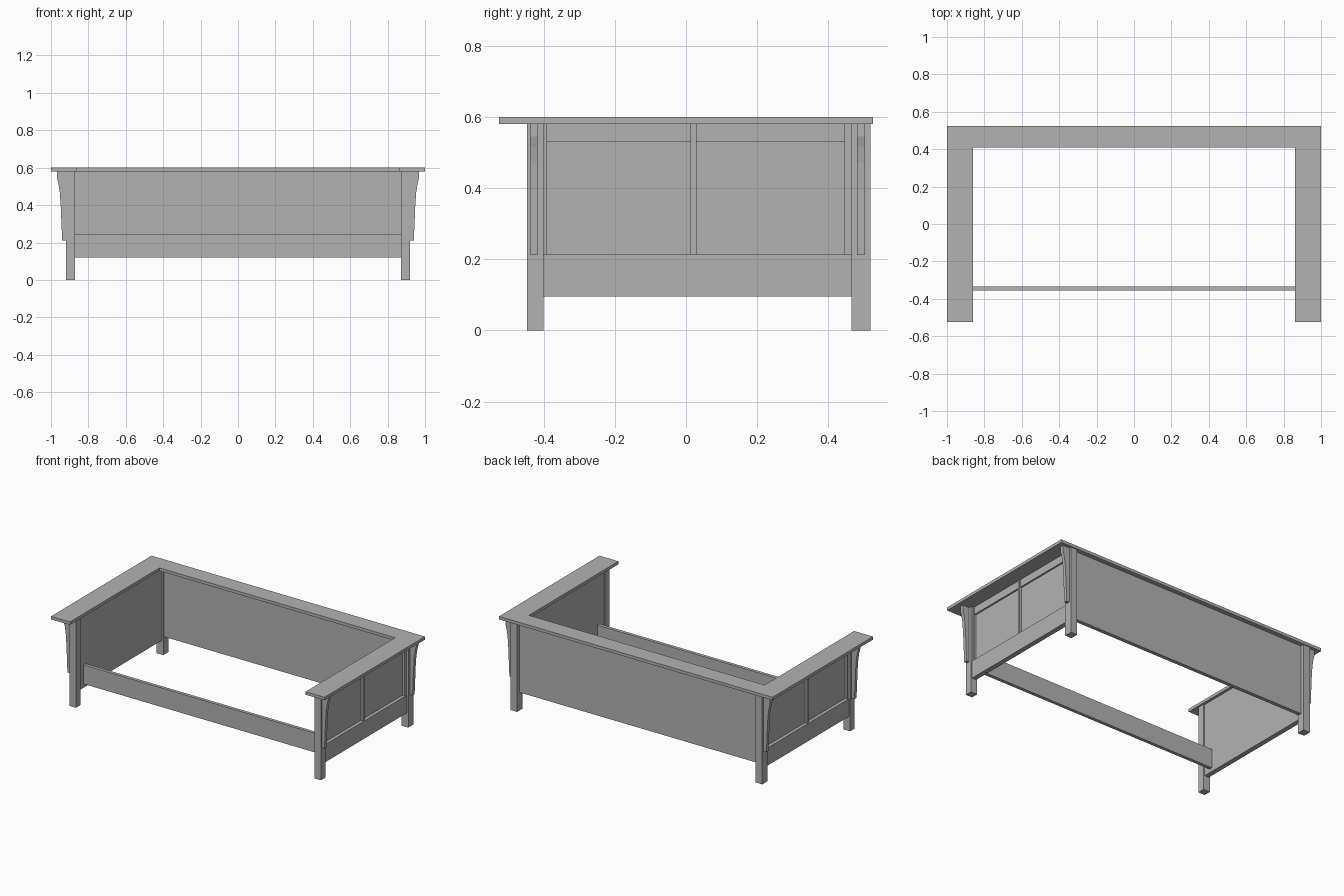
import bpy

cube = bpy.data.objects.get("Cube")
if cube:
    bpy.data.objects.remove(cube, do_unlink=True)

# One plain grey finish for the whole frame
grey = bpy.data.materials.new("plain_grey")
grey.use_nodes = True
colour = (0.45, 0.45, 0.45, 1)
grey.diffuse_color = colour
grey.node_tree.nodes["Principled BSDF"].inputs["Base Color"].default_value = colour


def prism(name, outline, axis, low, high):
    """Extrude a closed outline along x, y or z between low and high."""
    def point(a, b, c):
        return {"x": (c, a, b), "y": (a, c, b), "z": (a, b, c)}[axis]
    n = len(outline)
    verts = [point(a, b, low) for a, b in outline] + [point(a, b, high) for a, b in outline]
    faces = [list(range(n))[::-1], list(range(n, 2 * n))]
    faces += [(i, (i + 1) % n, (i + 1) % n + n, i + n) for i in range(n)]
    mesh = bpy.data.meshes.new(name)
    mesh.from_pydata(verts, [], faces)
    mesh.materials.append(grey)
    obj = bpy.data.objects.new(name, mesh)
    bpy.context.collection.objects.link(obj)
    # Keep the normals facing outward whichever way the outline runs
    bpy.context.view_layer.objects.active = obj
    obj.select_set(True)
    bpy.ops.object.mode_set(mode="EDIT")
    bpy.ops.mesh.select_all(action="SELECT")
    bpy.ops.mesh.normals_make_consistent(inside=False)
    bpy.ops.object.mode_set(mode="OBJECT")
    obj.select_set(False)
    return obj


def board(name, x, y, z):
    outline = [(x[0], y[0]), (x[1], y[0]), (x[1], y[1]), (x[0], y[1])]
    return prism(name, outline, "z", *z)


ARM_Z = 0.58
FRONT_LEG, BACK_LEG = (-0.447, -0.40), (0.465, 0.518)
SIDE_Y = (-0.41, 0.468)

# U-shaped flat top: both arms and the back in one piece
prism("top_board", [(-1, -0.525), (-0.862, -0.525), (-0.862, 0.41), (0.862, 0.41),
                    (0.862, -0.525), (1, -0.525), (1, 0.525), (-1, 0.525)],
      "z", ARM_Z, 0.6)

# Back panel and front rail
board("back_panel", (-0.885, 0.885), (0.47, 0.495), (0.12, ARM_Z))
board("front_rail", (-0.89, 0.89), (-0.355, -0.333), (0.12, 0.246))

# Bracket outline, seen from the front
BRACKET = [(0.915, ARM_Z), (0.968, ARM_Z), (0.968, 0.545), (0.96, 0.515),
           (0.953, 0.47), (0.948, 0.40), (0.94, 0.212), (0.915, 0.212)]

for side, s in (("left", 1), ("right", -1)):
    def side_board(name, inner, outer, y, z):
        board(f"{side}_{name}", sorted((s * inner, s * outer)), y, z)

    # Legs with their curved brackets
    for end, leg, centre in (("front", FRONT_LEG, -0.428), ("back", BACK_LEG, 0.4915)):
        side_board(f"{end}_leg", 0.872, 0.92, leg, (0, ARM_Z))
        prism(f"{side}_{end}_bracket", [(s * x, z) for x, z in BRACKET],
              "y", centre - 0.011, centre + 0.011)

    # Framed side: panel, rails and stiles
    side_board("side_panel", 0.88, 0.89, SIDE_Y, (0.10, ARM_Z))
    side_board("bottom_rail", 0.88, 0.912, SIDE_Y, (0.096, 0.213))
    side_board("top_rail", 0.885, 0.901, SIDE_Y, (0.53, ARM_Z))
    for name, y in (("front_stile", (-0.41, -0.39)), ("middle_stile", (0.013, 0.03)),
                    ("back_stile", (0.445, 0.468))):
        side_board(name, 0.885, 0.906, y, (0.213, ARM_Z))
